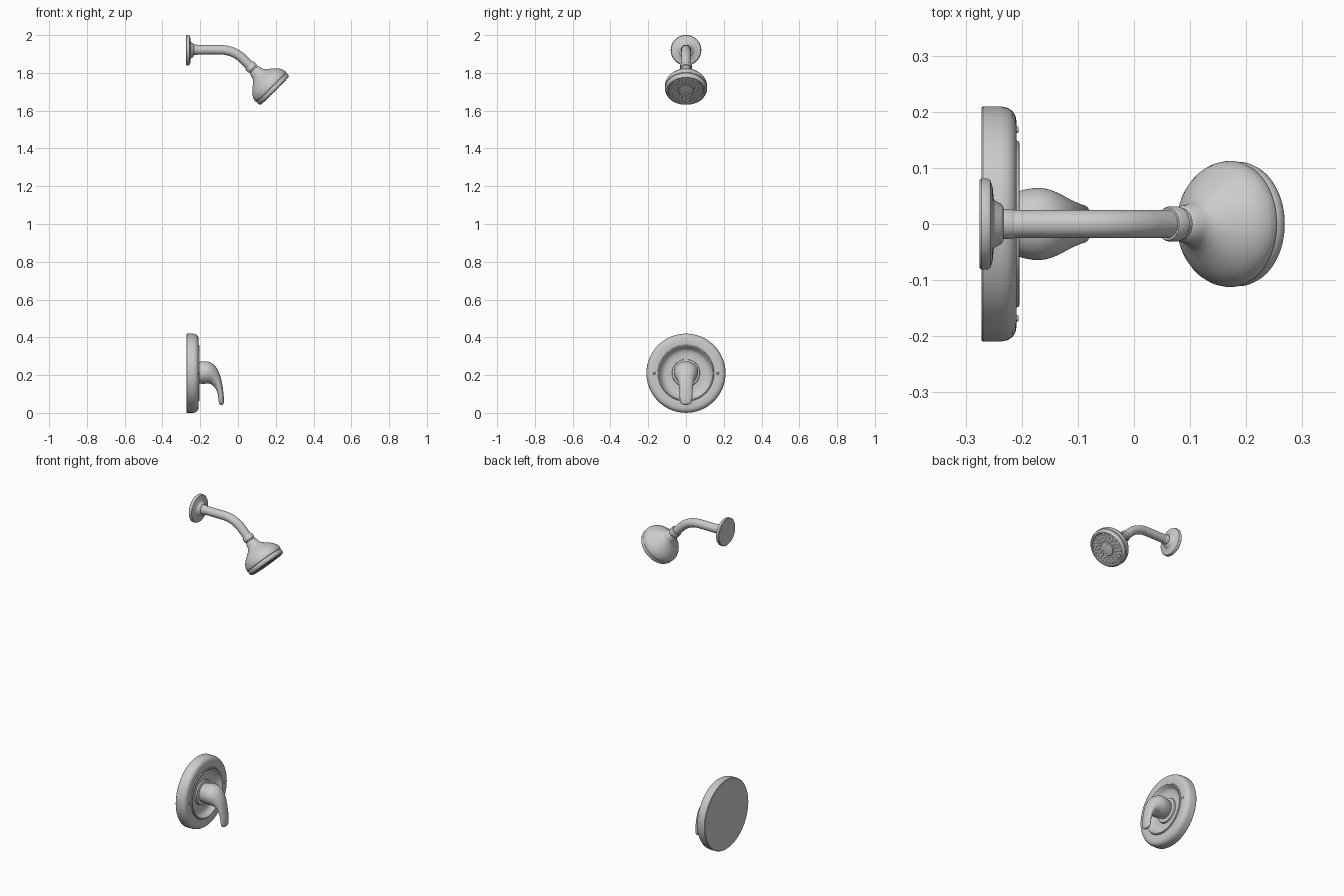
import bpy, bmesh, math
from mathutils import Vector

if "Cube" in bpy.data.objects:
    bpy.data.objects.remove(bpy.data.objects["Cube"])

Y = Vector((0, 1, 0))


def finish(name, bm, angle=35):
    bmesh.ops.remove_doubles(bm, verts=bm.verts, dist=1e-5)
    bmesh.ops.recalc_face_normals(bm, faces=bm.faces)
    me = bpy.data.meshes.new(name)
    bm.to_mesh(me)
    bm.free()
    ob = bpy.data.objects.new(name, me)
    bpy.context.collection.objects.link(ob)
    bpy.ops.object.select_all(action='DESELECT')
    ob.select_set(True)
    bpy.context.view_layer.objects.active = ob
    bpy.ops.object.shade_smooth_by_angle(angle=math.radians(angle))
    return ob


def loft(name, sections, n=64, angle=35):
    """Skin ellipses given as (centre, half vector in the xz plane, half width in y)."""
    bm = bmesh.new()
    rings = []
    for c, h, w in sections:
        ring = []
        for i in range(n):
            a = 2 * math.pi * i / n
            ring.append(bm.verts.new(c + h * math.cos(a) + Y * w * math.sin(a)))
        rings.append(ring)
    for a, b in zip(rings, rings[1:]):
        for i in range(n):
            j = (i + 1) % n
            bm.faces.new((a[i], a[j], b[j], b[i]))
    bmesh.ops.dissolve_degenerate(bm, dist=1e-6, edges=bm.edges)
    return finish(name, bm, angle)


def lathe(name, origin, axis, profile, n=64, angle=35):
    """Turn (distance along axis, radius) points around an axis in the xz plane."""
    side = axis.cross(Y)
    return loft(name, [(origin + axis * s, side * r, r) for s, r in profile], n, angle)


def studs(name, origin, axis, spots, r, h):
    """Short tapered studs at (out, sideways) spots on a face."""
    bm = bmesh.new()
    side = axis.cross(Y)
    rot = axis.to_track_quat('Z', 'Y').to_matrix().to_4x4()
    for u, v in spots:
        m = rot.copy()
        m.translation = origin + side * u + Y * v
        bmesh.ops.create_cone(bm, cap_ends=True, segments=10, radius1=r,
                              radius2=r * 0.65, depth=h, matrix=m)
    return finish(name, bm)


X = Vector((1, 0, 0))
D = Vector((1, 0, -1)).normalized()

# Wall flange of the shower arm
lathe("arm_flange", Vector((-0.275, 0, 1.92)), X,
      [(0, 0), (0, 0.078), (0.003, 0.081), (0.014, 0.081), (0.019, 0.078),
       (0.023, 0.066), (0.025, 0.045), (0.028, 0.041), (0.038, 0.036),
       (0.042, 0.030), (0.042, 0)])

# Bent shower arm
R, z0, x0 = 0.17, 1.922, -0.092
arm = [((-0.245, z0), 0)]
arm += [((x0 + R * math.sin(t), z0 - R * (1 - math.cos(t))), t)
        for t in [math.pi / 4 * k / 14 for k in range(15)]]
arm.append(((0.10, 1.80), math.pi / 4))
loft("shower_arm", [(Vector((p[0], 0, p[1])),
                     Vector((math.sin(t), 0, math.cos(t))) * 0.025, 0.025)
                    for p, t in arm], 40)
lathe("arm_collar", Vector((-0.235, 0, z0)), X,
      [(0, 0), (0, 0.027), (0.018, 0.027), (0.021, 0.025), (0.021, 0)], 40)

# Shower head with neck nut, bell and stepped rim
head = Vector((0.07, 0, 1.83))
lathe("shower_head", head, D,
      [(-0.014, 0.024), (-0.014, 0.029), (-0.010, 0.031), (0.010, 0.031),
       (0.013, 0.028), (0.020, 0.028), (0.026, 0.033), (0.045, 0.036),
       (0.056, 0.042), (0.067, 0.053), (0.080, 0.070), (0.093, 0.085),
       (0.106, 0.097), (0.119, 0.106), (0.132, 0.111), (0.144, 0.1125),
       (0.150, 0.111), (0.152, 0.108), (0.155, 0.110), (0.165, 0.111),
       (0.173, 0.108), (0.178, 0.102), (0.178, 0.094), (0.174, 0.090),
       (0.174, 0.042), (0.177, 0.039), (0.179, 0.020), (0.180, 0)])

# Spray nozzles in rings
spots = []
for rad, count in ((0.028, 8), (0.052, 16), (0.066, 20), (0.080, 26)):
    for k in range(count):
        a = 2 * math.pi * k / count
        spots.append((rad * math.cos(a), rad * math.sin(a)))
studs("spray_nozzles", head + D * 0.175, D, spots, 0.0035, 0.008)

# Round valve plate with raised rim and dished middle
plate = Vector((-0.272, 0, 0.21))
lathe("valve_plate", plate, X,
      [(0, 0), (0, 0.207), (0.003, 0.2095), (0.035, 0.2095), (0.047, 0.207),
       (0.056, 0.201), (0.061, 0.192), (0.063, 0.180), (0.063, 0.158),
       (0.062, 0.149), (0.067, 0.147), (0.068, 0.142), (0.065, 0.138),
       (0.053, 0.132), (0.044, 0.124), (0.039, 0.112), (0.037, 0.095),
       (0.037, 0.074), (0.045, 0.072), (0.047, 0.068), (0.047, 0)], 96)

# Small raised marks either side of the rim
studs("plate_marks", plate + X * 0.063, X, [(0, 0.168), (0, -0.168)], 0.008, 0.006)

# Lever handle: outer point, inner point, half width
lever = [((-0.24, 0.255), (-0.24, 0.170), 0.0), ((-0.24, 0.26), (-0.24, 0.165), 0.048),
         ((-0.205, 0.272), (-0.205, 0.153), 0.060), ((-0.17, 0.276), (-0.175, 0.153), 0.067),
         ((-0.14, 0.267), (-0.153, 0.156), 0.062), ((-0.113, 0.245), (-0.133, 0.147), 0.049),
         ((-0.091, 0.195), (-0.117, 0.127), 0.039), ((-0.081, 0.14), (-0.106, 0.098), 0.035),
         ((-0.075, 0.09), (-0.104, 0.072), 0.034), ((-0.074, 0.06), (-0.101, 0.053), 0.032),
         ((-0.077, 0.046), (-0.098, 0.044), 0.022), ((-0.087, 0.041), (-0.087, 0.041), 0.0)]
sections = []
for o, i, w in lever[1:]:
    a, b = Vector((o[0], 0, o[1])), Vector((i[0], 0, i[1]))
    sections.append(((a + b) / 2, (a - b) / 2, w))
handle = loft("lever_handle", sections, 24, 180)
sub = handle.modifiers.new("smooth", 'SUBSURF')
sub.levels = sub.render_levels = 2
